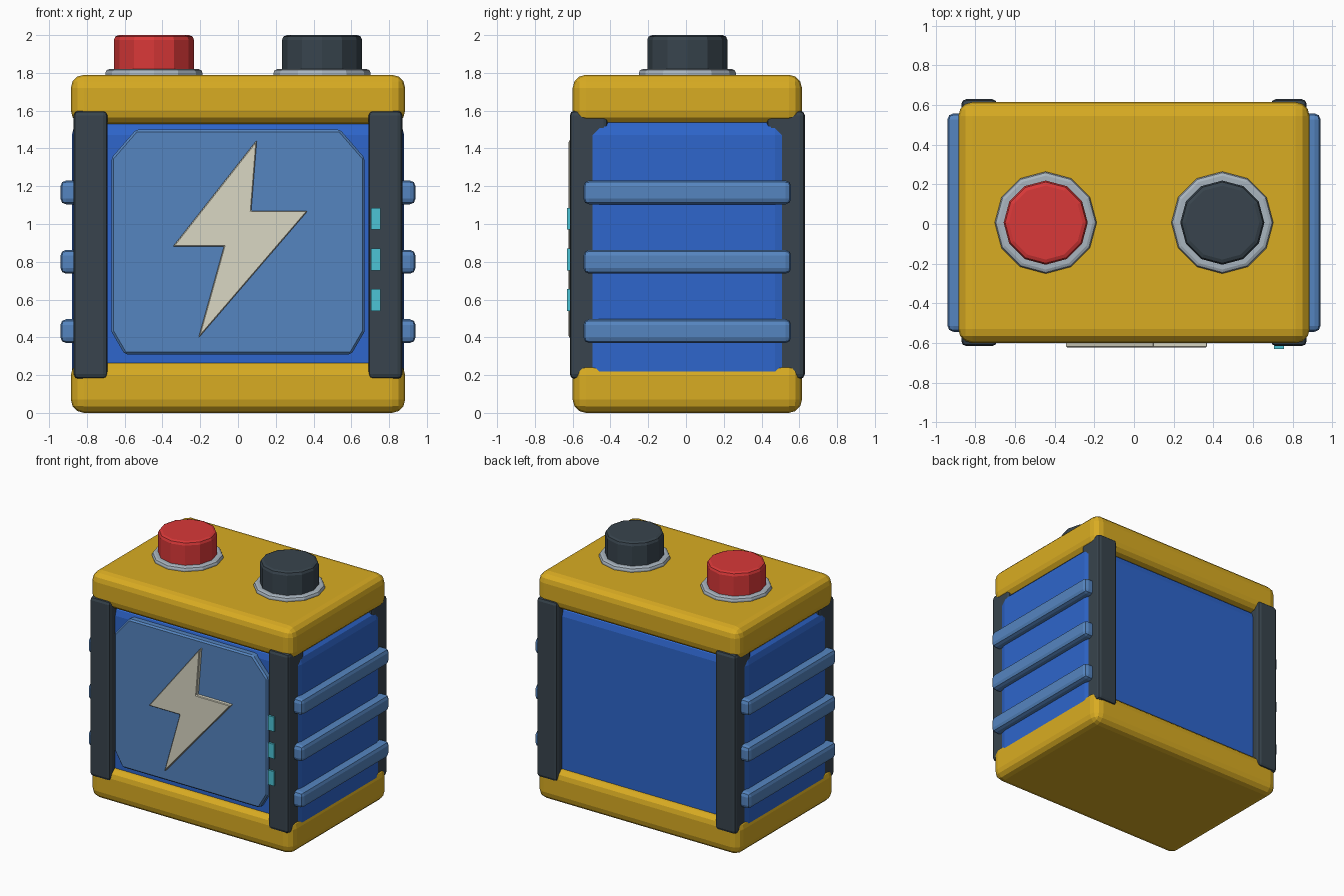
import bpy
import bmesh
from math import radians

cube = bpy.data.objects.get("Cube")
if cube:
    bpy.data.objects.remove(cube, do_unlink=True)

SHIFT = 0.007  # depth offset that balances the front details


def material(name, hex_code):
    channels = [int(hex_code[i:i + 2], 16) / 255 for i in (0, 2, 4)]
    color = [((c + 0.055) / 1.055) ** 2.4 for c in channels] + [1]
    mat = bpy.data.materials.new(name)
    mat.use_nodes = True
    mat.diffuse_color = color
    mat.node_tree.nodes["Principled BSDF"].inputs["Base Color"].default_value = color
    return mat


YELLOW = material("yellow", "D9AC22")
BLUE = material("blue", "2E66CC")
LIGHT_BLUE = material("light blue", "5585C0")
DARK = material("dark slate", "38444D")
CREAM = material("cream", "DAD7C4")
RED = material("red", "D93838")
GREY = material("light grey", "A9B5BF")
CYAN = material("cyan", "4CC4D6")


def finish(name, bm, mat, bevel, segments):
    bmesh.ops.recalc_face_normals(bm, faces=bm.faces)
    mesh = bpy.data.meshes.new(name)
    bm.to_mesh(mesh)
    bm.free()
    mesh.materials.append(mat)
    obj = bpy.data.objects.new(name, mesh)
    obj.location.y = SHIFT
    bpy.context.collection.objects.link(obj)
    if bevel:
        mod = obj.modifiers.new("Bevel", 'BEVEL')
        mod.width = bevel
        mod.segments = segments
        mod.limit_method = 'ANGLE'
        mod.angle_limit = radians(35)
    return obj


def box(name, x, y, z, mat, bevel=0, segments=2):
    """Box from (min, max) ranges on each axis."""
    bm = bmesh.new()
    bmesh.ops.create_cube(bm, size=1)
    for v in bm.verts:
        v.co = [(lo + hi) / 2 + c * (hi - lo)
                for c, (lo, hi) in zip(v.co, (x, y, z))]
    return finish(name, bm, mat, bevel, segments)


def disc(name, x, radius, bottom, top, mat, bevel):
    """Twelve-sided upright cylinder."""
    bm = bmesh.new()
    bmesh.ops.create_cone(bm, cap_ends=True, segments=12, radius1=radius,
                          radius2=radius, depth=top - bottom)
    bmesh.ops.translate(bm, verts=bm.verts, vec=(x, 0, (bottom + top) / 2))
    return finish(name, bm, mat, bevel, 2)


def plate(name, outline, front, back, mat, bevel):
    """Flat outline in x and z, extruded from front to back."""
    bm = bmesh.new()
    face = bm.faces.new([bm.verts.new((x, front, z)) for x, z in outline])
    new = bmesh.ops.extrude_face_region(bm, geom=[face])["geom"]
    moved = [v for v in new if isinstance(v, bmesh.types.BMVert)]
    bmesh.ops.translate(bm, verts=moved, vec=(0, back - front, 0))
    return finish(name, bm, mat, bevel, 1)


# Main case and its two end caps
box("body", (-0.88, 0.88), (-0.555, 0.555), (0.01, 1.56), BLUE, 0.09, 3)
for name, z in (("bottom_cap", (0, 0.27)), ("top_cap", (1.53, 1.79))):
    box(name, (-0.885, 0.885), (-0.607, 0.607), z, YELLOW, 0.07, 3)

# Corner pillars and side ribs
for side, sx in (("left", 1), ("right", -1)):
    x = sorted((sx * 0.69, sx * 0.87))
    for end, sy in (("front", -1), ("back", 1)):
        y = sorted((sy * 0.42, sy * 0.622))
        box(f"{end}_{side}_pillar", x, y, (0.18, 1.6), DARK, 0.025)
    for i in range(3):
        mid = 0.433 + i * 0.367
        box(f"{side}_rib_{i + 1}", sorted((sx * 0.82, sx * 0.94)),
            (-0.55, 0.55), (mid - 0.063, mid + 0.063), LIGHT_BLUE, 0.03)

# Front panel with clipped corners
half = [(0.6, 0.31), (0.67, 0.43), (0.67, 1.35), (0.54, 1.5)]
panel = half + [(-x, z) for x, z in reversed(half)]
plate("front_panel", panel, -0.6, -0.53, LIGHT_BLUE, 0.012)

# Raised lightning bolt
bolt = [(0.10, 1.445), (-0.345, 0.88), (-0.075, 0.88),
        (-0.21, 0.395), (0.37, 1.07), (0.07, 1.07)]
plate("lightning_bolt", bolt, -0.63, -0.59, CREAM, 0.005)

# Indicator lights on the front left pillar
for i in range(3):
    low = 0.54 + i * 0.215
    box(f"indicator_light_{i + 1}", (0.705, 0.755), (-0.637, -0.61),
        (low, low + 0.115), CYAN)

# Terminals with collars
for name, x, mat in (("red_terminal", -0.445, RED), ("dark_terminal", 0.445, DARK)):
    disc(name + "_collar", x, 0.257, 1.75, 1.82, GREY, 0.02)
    disc(name, x, 0.212, 1.77, 2.0, mat, 0.025)
